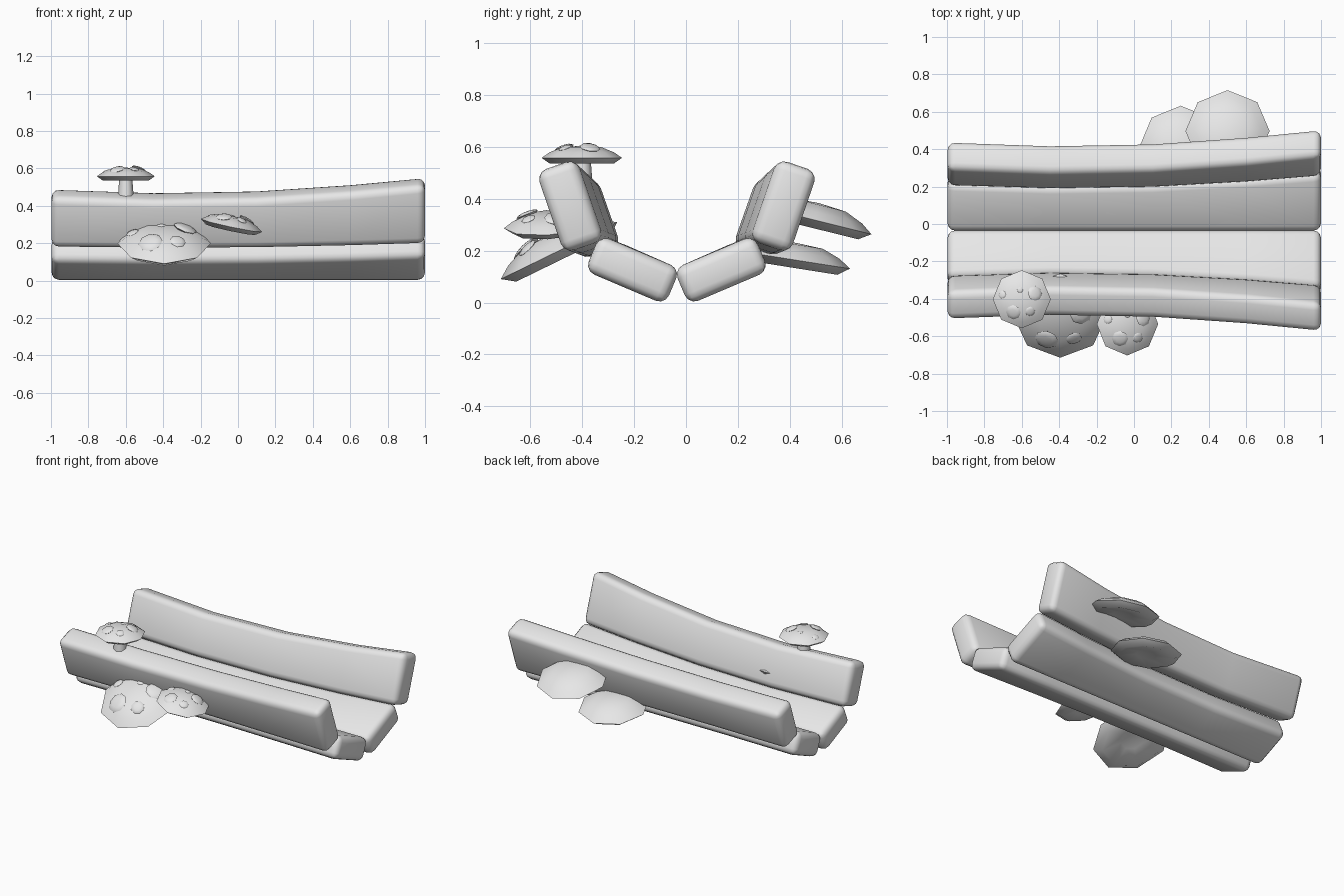
import bpy, bmesh
from math import radians, sin, cos, pi, atan2
from mathutils import Matrix, Vector

if "Cube" in bpy.data.objects:
    bpy.data.objects.remove(bpy.data.objects["Cube"])

grey = bpy.data.materials.new("plain_grey")
grey.use_nodes = True
grey.diffuse_color = (0.8, 0.8, 0.8, 1)
grey.node_tree.nodes["Principled BSDF"].inputs["Base Color"].default_value = (0.8, 0.8, 0.8, 1)


def finish(name, bm, bevel=0, angle=50):
    bmesh.ops.recalc_face_normals(bm, faces=bm.faces)
    mesh = bpy.data.meshes.new(name)
    bm.to_mesh(mesh)
    bm.free()
    mesh.materials.append(grey)
    obj = bpy.data.objects.new(name, mesh)
    bpy.context.collection.objects.link(obj)
    bpy.ops.object.select_all(action="DESELECT")
    obj.select_set(True)
    bpy.context.view_layer.objects.active = obj
    if bevel:
        mod = obj.modifiers.new("rounded_edges", "BEVEL")
        mod.width, mod.segments = bevel, 3
        mod.limit_method, mod.angle_limit = "ANGLE", radians(40)
        bpy.ops.object.modifier_apply(modifier=mod.name)
    bpy.ops.object.shade_smooth_by_angle(angle=radians(angle))
    return obj


# Hull planks: a tilted box section swept along x, flaring towards the ends
MIDDLE = -0.035
STATIONS = [(-0.997, -0.065), (-0.45, -0.085), (0.1, -0.075), (0.6, -0.04), (1.0, 0)]


def plank(name, side, centre, half_long, half_thick, tilt, low_flare, high_flare):
    bm = bmesh.new()
    along = Vector((cos(tilt), sin(tilt)))
    across = Vector((-sin(tilt), cos(tilt)))
    rings = []
    for x, flare in STATIONS:
        ring = []
        for a, b in ((-1, -1), (1, -1), (1, 1), (-1, 1)):
            p = Vector(centre) + along * a * half_long + across * b * half_thick
            p += Vector(high_flare if a > 0 else low_flare) * flare
            ring.append(bm.verts.new((x, MIDDLE + side * p.x, p.y)))
        rings.append(ring)
    for r, s in zip(rings, rings[1:]):
        for i in range(4):
            j = (i + 1) % 4
            bm.faces.new((r[i], r[j], s[j], s[i]))
    bm.faces.new(rings[0])
    bm.faces.new(rings[-1])
    finish(name, bm, 0.04)


for side, label in ((-1, "front"), (1, "back")):
    plank(label + "_lower_plank", side, (0.173, 0.127), 0.17, 0.075,
          radians(23), (0, 0), (0.8, 0.3))
    plank(label + "_upper_plank", side, (0.415, 0.375), 0.167, 0.082,
          radians(71), (0.8, 0.3), (1, 0.95))

# Mushroom caps: eight-sided turned profile of unit radius with raised spots
PROFILE = [(0, 0.3), (0.48, 0.27), (0.8, 0.14), (1, 0), (0.8, -0.14), (0.3, -0.07), (0, -0.05)]
SPOTS = [(0.45, 0.2, 0.26), (-0.29, -0.45, 0.26), (0.29, -0.42, 0.17),
         (-0.68, 0.16, 0.14), (-0.06, 0.32, 0.1)]


def cap_height(rho):
    for (r0, z0), (r1, z1) in zip(PROFILE, PROFILE[1:4]):
        if rho <= r1:
            return z0 + (z1 - z0) * (rho - r0) / (r1 - r0), atan2(z0 - z1, r1 - r0)
    return 0, 0


def mushroom(name, centre, radius, pitch=0, roll=0, spotted=True):
    place = (Matrix.Translation(centre) @ Matrix.Rotation(radians(roll), 4, "Y")
             @ Matrix.Rotation(radians(pitch), 4, "X") @ Matrix.Scale(radius, 4))
    bm = bmesh.new()
    points = [bm.verts.new((r, 0, z)) for r, z in PROFILE]
    edges = [bm.edges.new(pair) for pair in zip(points, points[1:])]
    bmesh.ops.spin(bm, geom=points + edges, axis=(0, 0, 1), cent=(0, 0, 0),
                   angle=2 * pi, steps=8)
    bmesh.ops.remove_doubles(bm, verts=bm.verts, dist=0.001)
    bm.transform(place)
    finish(name + "_cap", bm)
    if not spotted:
        return
    bm = bmesh.new()
    for x, y, size in SPOTS:
        z, slope = cap_height(Vector((x, y)).length * 1.03)
        lean = Matrix.Rotation(slope, 4, Vector((-y, x, 0)))
        bmesh.ops.create_uvsphere(bm, u_segments=8, v_segments=6, radius=size,
            matrix=Matrix.Translation((x, y, z)) @ lean @ Matrix.Diagonal((1, 1, 0.25, 1)))
    bm.transform(place)
    finish(name + "_spots", bm)


mushroom("standing_mushroom", (-0.6, -0.402, 0.558), 0.155)
mushroom("large_front_mushroom", (-0.395, -0.49, 0.2), 0.25, pitch=26)
mushroom("small_front_mushroom", (-0.035, -0.535, 0.295), 0.168, pitch=3, roll=12)
mushroom("high_back_mushroom", (0.5, 0.497, 0.318), 0.225, pitch=-14, spotted=False)
mushroom("low_back_mushroom", (0.25, 0.415, 0.165), 0.22, pitch=-9, spotted=False)

# Stem of the standing mushroom, widening at the foot
bm = bmesh.new()
bmesh.ops.create_cone(bm, cap_ends=True, segments=8, radius1=0.042, radius2=0.034, depth=0.11,
                      matrix=Matrix.Translation((-0.6, -0.402, 0.505)))
finish("standing_mushroom_stem", bm)
